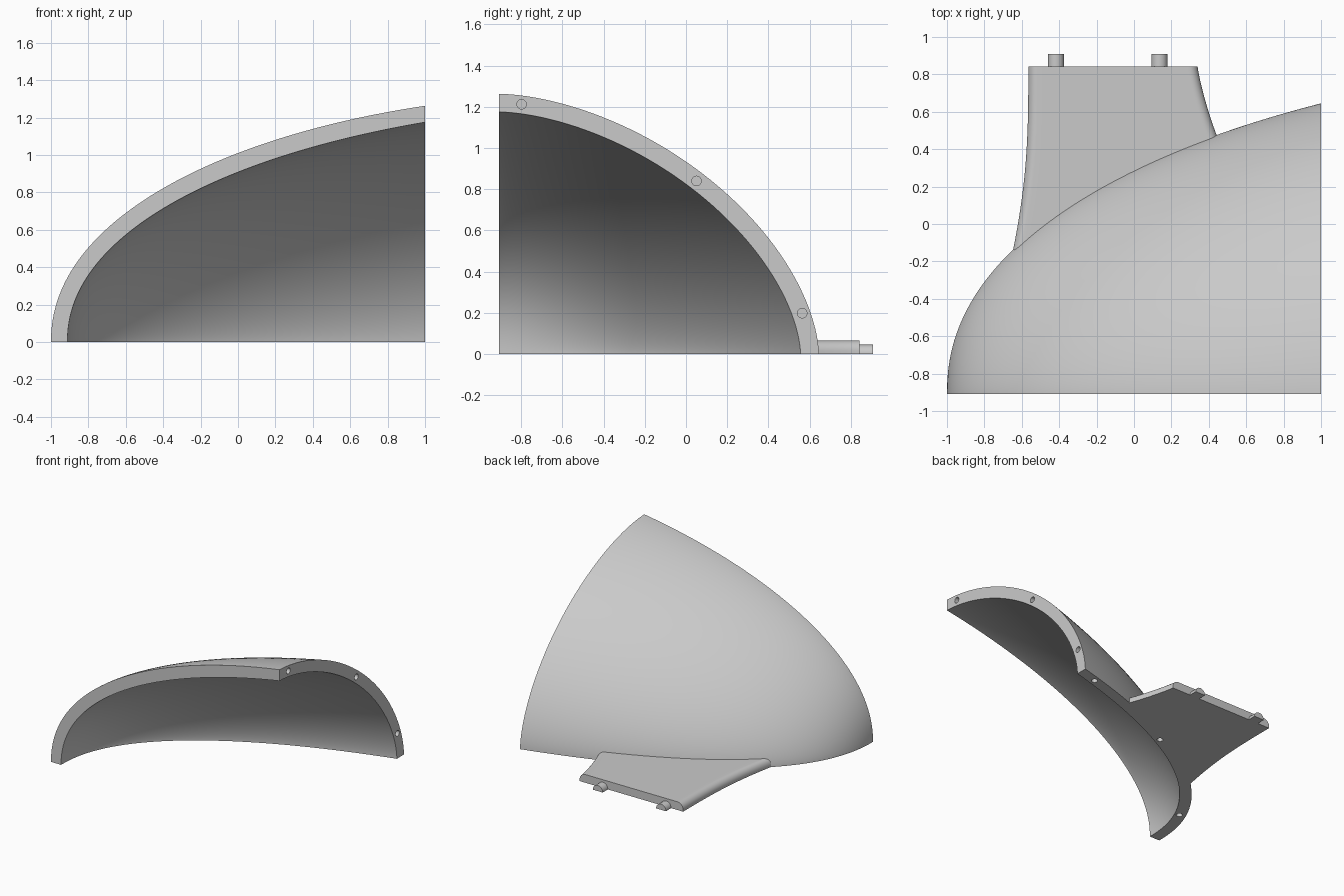
import bpy
import bmesh
from math import sin, cos, pi
from mathutils import Matrix, Vector

if "Cube" in bpy.data.objects:
    bpy.data.objects.remove(bpy.data.objects["Cube"])

grey = bpy.data.materials.new("plain_grey")
grey.use_nodes = True
COLOUR = (0.59, 0.59, 0.59, 1)
grey.diffuse_color = COLOUR
grey.node_tree.nodes["Principled BSDF"].inputs["Base Color"].default_value = COLOUR

AXIS_Y = -0.908      # the cut plane that holds the nose axis


def make_object(name, bm):
    mesh = bpy.data.meshes.new(name)
    bm.to_mesh(mesh)
    bm.free()
    mesh.materials.append(grey)
    obj = bpy.data.objects.new(name, mesh)
    bpy.context.collection.objects.link(obj)
    return obj


def smooth(obj):
    bpy.ops.object.select_all(action="DESELECT")
    obj.select_set(True)
    bpy.context.view_layer.objects.active = obj
    bpy.ops.object.shade_smooth_by_angle(angle=pi / 6)


def solid_between(name, grid_a, grid_b):
    """Closed solid from two matching point grids joined along their borders."""
    bm = bmesh.new()
    a, b = [[[bm.verts.new(p) for p in row] for row in g] for g in (grid_a, grid_b)]
    rows, cols = len(a), len(a[0])
    for g in (a, b):
        for i in range(rows - 1):
            for j in range(cols - 1):
                bm.faces.new((g[i][j], g[i][j + 1], g[i + 1][j + 1], g[i + 1][j]))
    for j in (0, cols - 1):
        for i in range(rows - 1):
            bm.faces.new((a[i][j], a[i + 1][j], b[i + 1][j], b[i][j]))
    for i in (0, rows - 1):
        for j in range(cols - 1):
            bm.faces.new((a[i][j], a[i][j + 1], b[i][j + 1], b[i][j]))
    bmesh.ops.remove_doubles(bm, verts=bm.verts, dist=1e-5)
    bmesh.ops.recalc_face_normals(bm, faces=bm.faces)
    return make_object(name, bm)


def bulge(t, part, power):
    """Part of a rounded arc, rising from 0 at the nose to 1 at the open end."""
    return (t * (2 - t * part) / (2 - part)) ** power


class Skin:
    """One face of the shell wall: nose position, end size and arc fullness."""

    def __init__(self, nose, width, height, side_part, top_part, end_power):
        self.nose, self.width, self.height = nose, width, height
        self.side_part, self.top_part, self.end_power = side_part, top_part, end_power

    def edge_y(self, x):
        t = (x - self.nose) / (1 - self.nose)
        return AXIS_Y + self.width * bulge(t, self.side_part, 0.46)

    def grid(self, rows=56, cols=48):
        points = []
        for i in range(rows + 1):
            t = (i / rows) ** 2
            x = self.nose + (1 - self.nose) * t
            w = self.edge_y(x) - AXIS_Y
            h = self.height * bulge(t, self.top_part, 0.475)
            # the section grows squarer towards the open end
            e = 2 / (self.end_power - 0.22 * (1 - t))
            angles = [pi / 2 * j / cols for j in range(cols + 1)]
            points.append([(x, AXIS_Y + w * max(cos(q), 0) ** e, h * sin(q) ** e)
                           for q in angles])
        return points


# Quarter nose shell
outer = Skin(-1, 1.553, 1.263, 0.444, 0.667, 1.7)
inner = Skin(-0.912, 1.464, 1.175, 0.406, 0.59, 1.68)
shell = solid_between("nose_shell", outer.grid(), inner.grid())


def rim_y(x, f):
    """Point across the shell wall on the ground plane, 0 inside to 1 outside."""
    return inner.edge_y(x) * (1 - f) + outer.edge_y(x) * f


# Alignment holes in the open end and in the underside
bm = bmesh.new()
sites = [(Vector((1, y, z)), Matrix.Rotation(pi / 2, 4, "Y"))
         for y, z in ((-0.798, 1.212), (0.051, 0.84), (0.564, 0.198))]
sites += [(Vector((x, rim_y(x, 0.5), 0)), Matrix()) for x in (0.84, -0.07, -0.875)]
for place, turn in sites:
    bmesh.ops.create_cone(bm, cap_ends=True, segments=24, radius1=0.023, radius2=0.023,
                          depth=0.1, matrix=Matrix.Translation(place) @ turn)
cutter = make_object("hole_cutter", bm)
cutter.hide_render = True
cut = shell.modifiers.new("holes", "BOOLEAN")
cut.operation = "DIFFERENCE"
cut.solver = "EXACT"
cut.object = cutter
bpy.context.view_layer.objects.active = shell
bpy.ops.object.modifier_apply(modifier=cut.name)
bpy.data.objects.remove(cutter)
smooth(shell)

# Side flange with rounded upper edges, following the shell wall
THICK, ROUND, END_Y = 0.065, 0.05, 0.843
top, bottom = [], []
for i in range(25):
    s = i / 24
    left = -0.565 - 0.09 * (1 - s) ** 3
    right = 0.34 + 0.11 * (1 - s) ** 1.2
    arc = [(ROUND * (1 - cos(q)), THICK - ROUND + ROUND * sin(q))
           for q in (pi / 2 * k / 8 for k in range(9))]
    span = right - left - 2 * ROUND
    section = [(left + d, z) for d, z in arc]
    section += [(left + ROUND + span * k / 24, THICK) for k in range(1, 24)]
    section += [(right - d, z) for d, z in reversed(arc)]
    line = [(x, rim_y(x, 0.72) * (1 - s) + END_Y * s, z) for x, z in section]
    top.append(line)
    bottom.append([(x, y, 0) for x, y, z in line])
smooth(solid_between("side_flange", top, bottom))

# Half-round locating pegs on the flange end
for name, x in (("right_peg", -0.417), ("left_peg", 0.136)):
    upper = [[(x - 0.043 * cos(pi * k / 16), y, 0.002 + 0.043 * sin(pi * k / 16))
              for k in range(17)] for y in (END_Y - 0.02, 0.908)]
    lower = [[(px, py, 0) for px, py, pz in row] for row in upper]
    smooth(solid_between(name, upper, lower))
